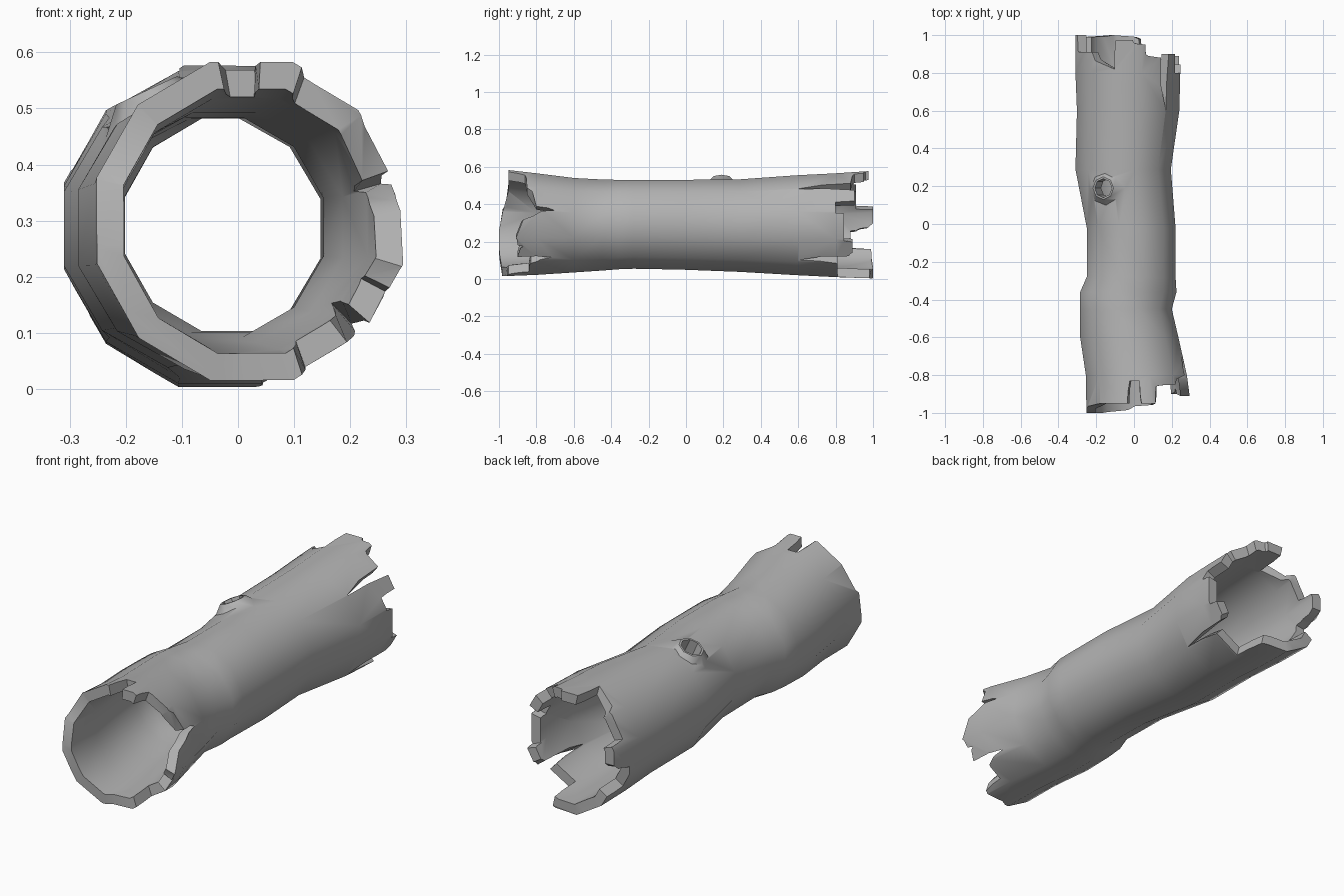
import bpy, bmesh
from math import cos, sin, radians
from mathutils import Matrix, Vector

if "Cube" in bpy.data.objects:
    bpy.data.objects.remove(bpy.data.objects["Cube"], do_unlink=True)

SIDES = 12
WALL = 0.05

bark = bpy.data.materials.new("plain_grey")
bark.use_nodes = True
grey = (0.45, 0.45, 0.45, 1)
bark.diffuse_color = grey
bark.node_tree.nodes["Principled BSDF"].inputs["Base Color"].default_value = grey


def make_object(name, bm):
    bmesh.ops.recalc_face_normals(bm, faces=bm.faces)
    mesh = bpy.data.meshes.new(name)
    bm.to_mesh(mesh)
    bm.free()
    mesh.materials.append(bark)
    obj = bpy.data.objects.new(name, mesh)
    bpy.context.collection.objects.link(obj)
    return obj


def skin(bm, loops):
    """Join a closed cycle of closed vertex loops with quads."""
    for a, b in zip(loops, loops[1:] + loops[:1]):
        n = len(a)
        for i in range(n):
            j = (i + 1) % n
            bm.faces.new((a[i], a[j], b[j], b[i]))


def ring(bm, y, left, right, low, high, inset):
    """Twelve-sided ring with flats on its four extremes."""
    flat = cos(radians(180 / SIDES))
    rx = (right - left) / 2 / flat - inset
    rz = (high - low) / 2 / flat - inset
    cx, cz = (left + right) / 2, (low + high) / 2
    angles = [radians((i + 0.5) * 360 / SIDES) for i in range(SIDES)]
    return [bm.verts.new((cx + rx * cos(a), y, cz + rz * sin(a))) for a in angles]


def combine(target, tool, operation):
    mod = target.modifiers.new(tool.name, 'BOOLEAN')
    mod.operation = operation
    mod.solver = 'EXACT'
    mod.object = tool
    bpy.context.view_layer.objects.active = target
    bpy.ops.object.modifier_apply(modifier=mod.name)
    bpy.data.objects.remove(tool, do_unlink=True)


# Hollow trunk: y, left, right, bottom, top
stations = [
    (-1.1, -.25, .32, .01, .60), (-.8, -.255, .28, .022, .565),
    (-.6, -.285, .235, .035, .54), (-.45, -.285, .2, .045, .532),
    (-.36, -.285, .225, .052, .53), (-.28, -.25, .22, .055, .53),
    (-.02, -.25, .22, .05, .53), (.29, -.31, .195, .038, .533),
    (.6, -.302, .24, .02, .555), (.8, -.31, .245, .01, .565),
    (1.1, -.31, .25, 0, .585),
]
bm = bmesh.new()
outer = [ring(bm, *s, 0) for s in stations]
inner = [ring(bm, *s, WALL) for s in stations]
skin(bm, outer + inner[::-1])
trunk = make_object("hollow_trunk", bm)


# Broken ends: the edge is a line of (angle, y) around the trunk
def break_end(name, centre, edge, far):
    bm = bmesh.new()
    loops = []
    for angle, y in edge:
        a = radians(angle)
        loops.append([
            bm.verts.new((centre[0] + r * cos(a), depth, centre[1] + r * sin(a)))
            for r, depth in ((.08, y), (.5, y), (.5, far), (.08, far))])
    skin(bm, loops)
    combine(trunk, make_object(name, bm), 'DIFFERENCE')


front_edge = [
    (-170, -1), (-145, -1), (-95, -.965), (-72, -.95), (-70, -.84),
    (-52, -.83), (-46, -.72), (-41, -.9), (-28, -.87), (-26, -.9),
    (-17, -.91), (8, -.82), (16, -.7), (20, -.8), (44, -.85),
    (70, -.86), (72, -.95), (87, -.95), (89, -.83), (100, -.83),
    (102, -.95), (135, -.95), (165, -.98),
]
back_edge = [
    (-175, .93), (-172, .88), (-148, .87), (-146, .99), (-110, 1),
    (-77, .98), (-75, .81), (-46, .81), (-43, .6), (-37, .87),
    (-33, .89), (-19, .89), (-18, .845), (12, .845), (13, .8),
    (26, .8), (27, .9), (41, .9), (44, .6), (52, .88), (71, .9),
    (72, .95), (84, .96), (85, .975), (103, .975), (105, .82),
    (132, .91), (159, .91), (160, 1), (178, 1),
]
break_end("front_break", (.025, .3), front_edge, -1.4)
break_end("back_break", (-.03, .29), back_edge, 1.4)


# Knot hole with a low raised collar
def knot_part(name, r1, r2, low, high):
    normal = Vector((-.42, 0, .9)).normalized()
    turn = normal.to_track_quat('Z', 'Y').to_matrix().to_4x4()
    place = Matrix.Translation(Vector((-.15, .19, .505)) + normal * (low + high) / 2)
    bm = bmesh.new()
    bmesh.ops.create_cone(bm, cap_ends=True, segments=8, radius1=r1, radius2=r2,
                          depth=high - low, matrix=place @ turn)
    return make_object(name, bm)


combine(trunk, knot_part("knot_collar", .11, .06, -.025, .03), 'UNION')
combine(trunk, knot_part("knot_hole", .05, .05, -.12, .12), 'DIFFERENCE')

# Smooth bark, crisp broken edges
bpy.ops.object.select_all(action='DESELECT')
trunk.select_set(True)
bpy.context.view_layer.objects.active = trunk
bpy.ops.object.shade_smooth_by_angle(angle=radians(42))
